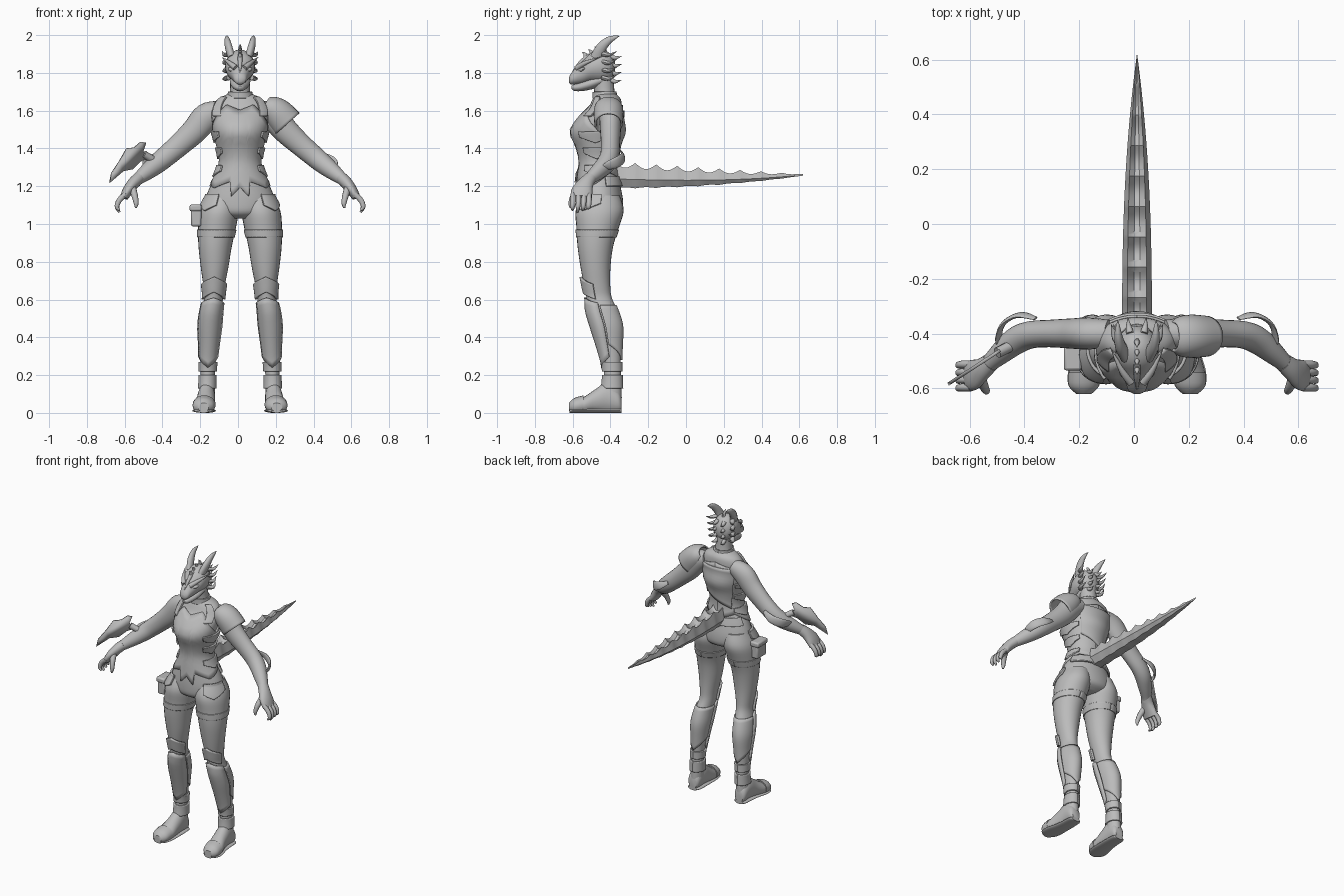
import bpy, bmesh, math
from mathutils import Vector

if "Cube" in bpy.data.objects:
    bpy.data.objects.remove(bpy.data.objects["Cube"])

CX = 0.011  # centre line of the body
grey = bpy.data.materials.new("plain_grey")
grey.use_nodes = True
grey.diffuse_color = (0.5, 0.5, 0.5, 1)
grey.node_tree.nodes["Principled BSDF"].inputs["Base Color"].default_value = (0.5, 0.5, 0.5, 1)
parts = []


def finish(name, bm, mirror=False, thick=0, bevel=0):
    bmesh.ops.recalc_face_normals(bm, faces=bm.faces)
    mesh = bpy.data.meshes.new(name)
    bm.to_mesh(mesh)
    bm.free()
    mesh.materials.append(grey)
    ob = bpy.data.objects.new(name, mesh)
    bpy.context.collection.objects.link(ob)
    ob.location.x = CX
    if thick:
        mod = ob.modifiers.new("thickness", "SOLIDIFY")
        mod.thickness, mod.offset = thick, 0
    if bevel:
        mod = ob.modifiers.new("bevel", "BEVEL")
        mod.width, mod.segments = bevel, 2
    if mirror:
        ob.modifiers.new("mirror", "MIRROR").use_mirror_merge = False
    parts.append(ob)
    return ob


def smooth(rows, sub):
    """Catmull-Rom interpolation of rows of numbers."""
    out = []
    for i in range(len(rows) - 1):
        a, b, c, d = rows[max(i - 1, 0)], rows[i], rows[i + 1], rows[min(i + 2, len(rows) - 1)]
        for k in range(sub):
            t = k / sub
            out.append([q + 0.5 * t * (r - p + t * (2 * p - 5 * q + 4 * r - s + t * (3 * (q - r) + s - p)))
                        for p, q, r, s in zip(a, b, c, d)])
    return out + [list(rows[-1])]


def skin(bm, rings, closed=True, caps=True):
    for a, b in zip(rings, rings[1:]):
        n = len(a)
        for j in range(n if closed else n - 1):
            k = (j + 1) % n
            bm.faces.new((a[j], a[k], b[k], b[j]))
    if caps:
        bm.faces.new(rings[0])
        bm.faces.new(rings[-1])


def loft(name, rows, axis=None, ref=(1, 0, 0), seg=20, sub=4, floor=-9, mirror=False, thick=0):
    """Elliptical rings (x, y, z, r1, r2) along a fixed axis or along the path."""
    bm, rings = bmesh.new(), []
    rows = smooth(rows, sub)
    for i, row in enumerate(rows):
        if axis:
            u, v = Vector((1, 0, 0)), Vector((0, 1, 0) if axis == "Z" else (0, 0, 1))
        else:
            t = (Vector(rows[min(i + 1, len(rows) - 1)][:3]) - Vector(rows[max(i - 1, 0)][:3])).normalized()
            u = Vector(ref)
            u = (u - t * u.dot(t)).normalized()
            v = t.cross(u)
        ring = []
        for j in range(seg):
            a = math.tau * j / seg
            p = Vector(row[:3]) + u * max(row[3], .0005) * math.cos(a) + v * max(row[4], .0005) * math.sin(a)
            p.z = max(p.z, floor)
            ring.append(bm.verts.new(p))
        rings.append(ring)
    skin(bm, rings, caps=not thick)
    return finish(name, bm, mirror, thick)


def table(pairs, x):
    for (a, p), (b, q) in zip(pairs, pairs[1:]):
        if x <= b:
            return p + (q - p) * (x - a) / (b - a)
    return pairs[-1][1]


def plate(name, rows, lo, hi, a0, a1, off=.008, mirror=False, thick=.012, cols=48):
    """Armour shell hugging a vertical loft; angles run from the front towards +x."""
    fine = sorted(smooth(rows, 6), key=lambda r: r[2])
    bm, rings = bmesh.new(), []
    for k in range(13):
        ring = []
        for j in range(cols + 1):
            a = a0 + (a1 - a0) * j / cols
            z0, z1 = (f(abs(a)) if callable(f) else f for f in (lo, hi))
            z = z0 + (z1 - z0) * k / 12
            x, y, rx, ry = (table([(r[2], r[n]) for r in fine], z) for n in (0, 1, 3, 4))
            ring.append(bm.verts.new((x + (rx + off) * math.sin(a), y - (ry + off) * math.cos(a), z)))
        rings.append(ring)
    skin(bm, rings, closed=False, caps=False)
    return finish(name, bm, mirror, thick)


def spike(name, base, mid, tip, r, flat=1, mirror=True):
    loft(name, [(*base, r, r * flat), (*mid, r * .75, r * .75 * flat), (*tip, 0, 0)], seg=10, mirror=mirror)


# Torso and neck
torso = [(0, -.425, 1.69, .06, .055), (0, -.42, 1.66, .12, .075), (0, -.43, 1.61, .15, .09),
         (0, -.455, 1.56, .15, .112), (0, -.472, 1.49, .138, .138), (0, -.47, 1.42, .12, .112),
         (0, -.465, 1.34, .104, .096), (0, -.465, 1.27, .122, .102), (0, -.46, 1.2, .158, .113),
         (0, -.455, 1.12, .185, .122), (0, -.455, 1.06, .16, .115), (0, -.46, 1.03, .08, .07)]
loft("torso", torso, "Z", seg=36)
neck = [(0, -.425, 1.64, .07, .062), (0, -.432, 1.7, .054, .054), (0, -.44, 1.8, .052, .055)]
loft("neck", neck, "Z")
plate("neck_collar", neck, 1.665, 1.7, -math.pi, math.pi, .004)

# Torso armour with a pointed lower edge
hem = [(0, 1.195), (.26, 1.145), (.34, 1.225), (1, 1.19), (1.5, 1.22), (2.2, 1.27), (math.pi, 1.24)]
neckline = [(0, 1.6), (.5, 1.63), (.9, 1.57), (1.6, 1.5), (2.3, 1.6), (math.pi, 1.63)]
plate("corset", torso, lambda a: table(hem, a), lambda a: table(neckline, a), -math.pi, math.pi, .002, cols=120)
plate("back_plate", torso, lambda a: 1.36 + .06 * (math.pi - a), 1.6, 2.3, 2 * math.pi - 2.3, .01)
plate("back_belt", torso, 1.2, 1.25, 1.9, 2 * math.pi - 1.9, .008)
for z in (1.43, 1.345, 1.25):
    plate("rib_guard", torso, lambda a: z + .05 * abs(a - 1.5), lambda a: z + .06, .9, 2.2, .012, True)
plate("shoulder_strap", torso, 1.57, 1.67, .7, 1.1, .006, True)

# Legs
leg = [(.095, -.45, 1.15, .08, .1), (.11, -.457, 1.07, .103, .127), (.122, -.468, .98, .1, .112),
       (.132, -.48, .88, .088, .094), (.135, -.479, .77, .073, .079), (.138, -.47, .67, .056, .069),
       (.14, -.46, .61, .05, .067), (.152, -.443, .54, .054, .08), (.16, -.42, .46, .056, .08),
       (.165, -.405, .36, .047, .063), (.17, -.393, .26, .04, .047), (.172, -.39, .18, .038, .046),
       (.175, -.395, .08, .042, .055)]
loft("leg", leg, "Z", seg=28, mirror=True)
plate("hip_guard", leg, lambda a: 1.07 + .05 * abs(a - .8), 1.16, .2, 1.6, .006, True)
plate("thigh_strap", leg, .93, .97, -math.pi, math.pi, .001, True, .008)
plate("knee_guard", leg, lambda a: .64 - .03 * a, lambda a: .72 - .03 * a, -1.3, 1.3, .008, True, .014)
plate("shin_guard", leg, lambda a: .24 + .04 * a, lambda a: .61 - .02 * a, -1.4, 1.4, .006, True, .012, 6)
plate("calf_guard", leg, lambda a: .28 + .05 * abs(a - math.pi), .57, 1.5, 2 * math.pi - 1.5, .003, True, .01)
plate("ankle_cuff", leg, .22, .27, -math.pi, math.pi, .004, True)
plate("boot_cuff", leg, .13, .2, -math.pi, math.pi, .004, True)
foot = [(.178, -.342, .045, .028, .04), (.178, -.36, .06, .042, .06), (.178, -.42, .08, .046, .08),
        (.182, -.48, .06, .05, .065), (.19, -.54, .04, .058, .045), (.194, -.59, .032, .052, .038),
        (.194, -.618, .025, .025, .02)]
loft("foot", foot, "Y", floor=.012, mirror=True)
sole = [(x, y, .012, r + .004, .012) for x, y, z, r, s in foot]
loft("sole", sole, "Y", floor=0, mirror=True)
loft("toe_cap", [(x, y - .002, z + .004, r + .003, s + .004) for x, y, z, r, s in foot[4:]], "Y",
     floor=.01, mirror=True)

# Arms
arm = [(.1, -.4, 1.605, .05, .05), (.175, -.4, 1.57, .058, .072), (.24, -.4, 1.495, .055, .068),
       (.32, -.4, 1.42, .05, .06), (.39, -.405, 1.36, .05, .056), (.44, -.425, 1.318, .05, .052),
       (.49, -.465, 1.278, .042, .044), (.54, -.51, 1.238, .031, .032), (.555, -.525, 1.22, .03, .03)]
loft("arm", arm, ref=(0, 1, 0), seg=24, mirror=True)
loft("palm", [(.535, -.505, 1.245, .034, .032), (.565, -.53, 1.215, .042, .032), (.595, -.55, 1.175, .056, .028),
              (.615, -.555, 1.14, .055, .022)], ref=(0, 1, 0), mirror=True)
for i in range(4):
    y, drop = -.597 + .028 * i, .012 * abs(i - 1)
    loft("finger", [(.605, y, 1.16, .014, .015), (.64, y, 1.125, .014, .015), (.652, y - .003, 1.09, .012, .012),
                    (.638, y - .005, 1.062 + drop, .006, .006)], ref=(0, 1, 0), seg=10, mirror=True)
loft("thumb", [(.57, -.565, 1.19, .02, .02), (.558, -.595, 1.15, .017, .017), (.55, -.61, 1.11, .013, .013),
               (.552, -.612, 1.085, .005, .005)], seg=10, mirror=True)
loft("elbow_band", [(.37, -.345, 1.385, .004, .012), (.43, -.332, 1.355, .008, .026), (.485, -.36, 1.33, .008, .03),
                    (.505, -.41, 1.31, .008, .025), (.495, -.455, 1.29, .004, .012)],
     ref=(.6, .8, 0), seg=12, mirror=True)

# Left shoulder pad
loft("shoulder_pad", [(.135, -.41, 1.635, .05, .035), (.16, -.41, 1.618, .068, .06), (.2, -.41, 1.585, .074, .076),
                      (.25, -.41, 1.53, .07, .082)], ref=(0, 1, 0), seg=28, thick=.01)

# Right forearm blade
outline = [(-.69, 1.22), (-.68, 1.27), (-.64, 1.33), (-.6, 1.4), (-.56, 1.405), (-.525, 1.435), (-.5, 1.43),
           (-.515, 1.385), (-.49, 1.35), (-.53, 1.33), (-.57, 1.29), (-.62, 1.28)]
bm = bmesh.new()
bm.faces.new([bm.verts.new((x, -.585 + (x + .69) * .65, z)) for x, z in outline])
finish("forearm_blade", bm, thick=.012)
loft("blade_mount", [(-.43, -.43, 1.32, .02, .02), (-.51, -.47, 1.37, .02, .02)], seg=10)

# Hip pouch on the right thigh
for name, centre, size in (("pouch", (-.232, -.48, 1.04), (.055, .1, .105)),
                           ("pouch_flap", (-.235, -.48, 1.085), (.065, .11, .035))):
    bm = bmesh.new()
    bmesh.ops.create_cube(bm, size=1)
    for v in bm.verts:
        v.co = [c + p * s for c, p, s in zip(centre, v.co, size)]
    finish(name, bm, bevel=.01)

# Head
loft("skull", [(0, -.375, 1.83, .02, .03), (0, -.4, 1.83, .06, .072), (0, -.45, 1.835, .078, .088),
               (0, -.505, 1.828, .074, .077), (0, -.548, 1.802, .054, .06), (0, -.585, 1.782, .04, .043),
               (0, -.61, 1.767, .03, .028), (0, -.62, 1.762, .012, .012)], "Y", seg=24)
loft("jaw", [(0, -.44, 1.765, .055, .03), (0, -.5, 1.745, .052, .032), (0, -.56, 1.727, .036, .024),
             (0, -.595, 1.722, .022, .016), (0, -.607, 1.725, .008, .006)], "Y")
loft("eye", [(.036, -.57, 1.812, .004, .003), (.05, -.552, 1.818, .012, .01), (.06, -.535, 1.824, .004, .003)], seg=10,
     axis="Y", mirror=True)
spike("brow", (.022, -.578, 1.825), (.055, -.535, 1.852), (.098, -.45, 1.885), .016)
spike("nose_ridge", (0, -.51, 1.893), (0, -.565, 1.848), (0, -.615, 1.785), .014, mirror=False)
loft("horn", [(.045, -.475, 1.88, .02, .034), (.06, -.447, 1.935, .02, .028), (.068, -.41, 1.972, .015, .02),
              (.07, -.375, 1.988, .008, .01), (.07, -.35, 1.996, 0, 0)], seg=14, mirror=True)
for i in range(4):
    z = 1.9 - .042 * i
    spike("cheek_spike", (.06, -.44, z), (.082, -.405, z - .005), (.095 - .008 * i, -.365, z + .015), .016, .8)
    spike("nape_spike", (.025, -.4, z - .01), (.03, -.375, z - .02), (.034, -.34, z - .012), .014)
    y = -.43 - .033 * i
    spike("crest_spike", (0, y, 1.91 - .012 * i), (0, y - .006, 1.935 - .012 * i), (0, y - .022, 1.955 - .015 * i),
          .011, 1.2, False)

# Blade-like tail with scalloped crests
bm, rings, steps = bmesh.new(), [], 108
for i in range(steps + 1):
    t = i / steps
    w, taper = .054 * (1 - t ** 2.5) + .0005, 1 - t ** 3
    low, high = 1.188 + .068 * t ** 2.2, 1.33 - .066 * t
    wave = .028 * taper * abs(math.sin(math.pi * 9 * t))
    mid, crest = (low + high) / 2 - .02 * taper, high - wave
    section = ((-1, mid), (-.65, crest), (-.2, crest - .025 * taper), (.2, crest - .025 * taper), (.65, crest),
               (1, mid), (.55, low + wave * .2), (0, low + .008 * taper), (-.55, low + wave * .2))
    rings.append([bm.verts.new((x * w, -.38 + t, z)) for x, z in section])
skin(bm, rings)
finish("tail", bm)

# Smooth shading with crisp edges
bpy.ops.object.select_all(action="DESELECT")
for ob in parts:
    ob.select_set(True)
bpy.context.view_layer.objects.active = parts[0]
bpy.ops.object.shade_smooth_by_angle(angle=math.radians(40))
